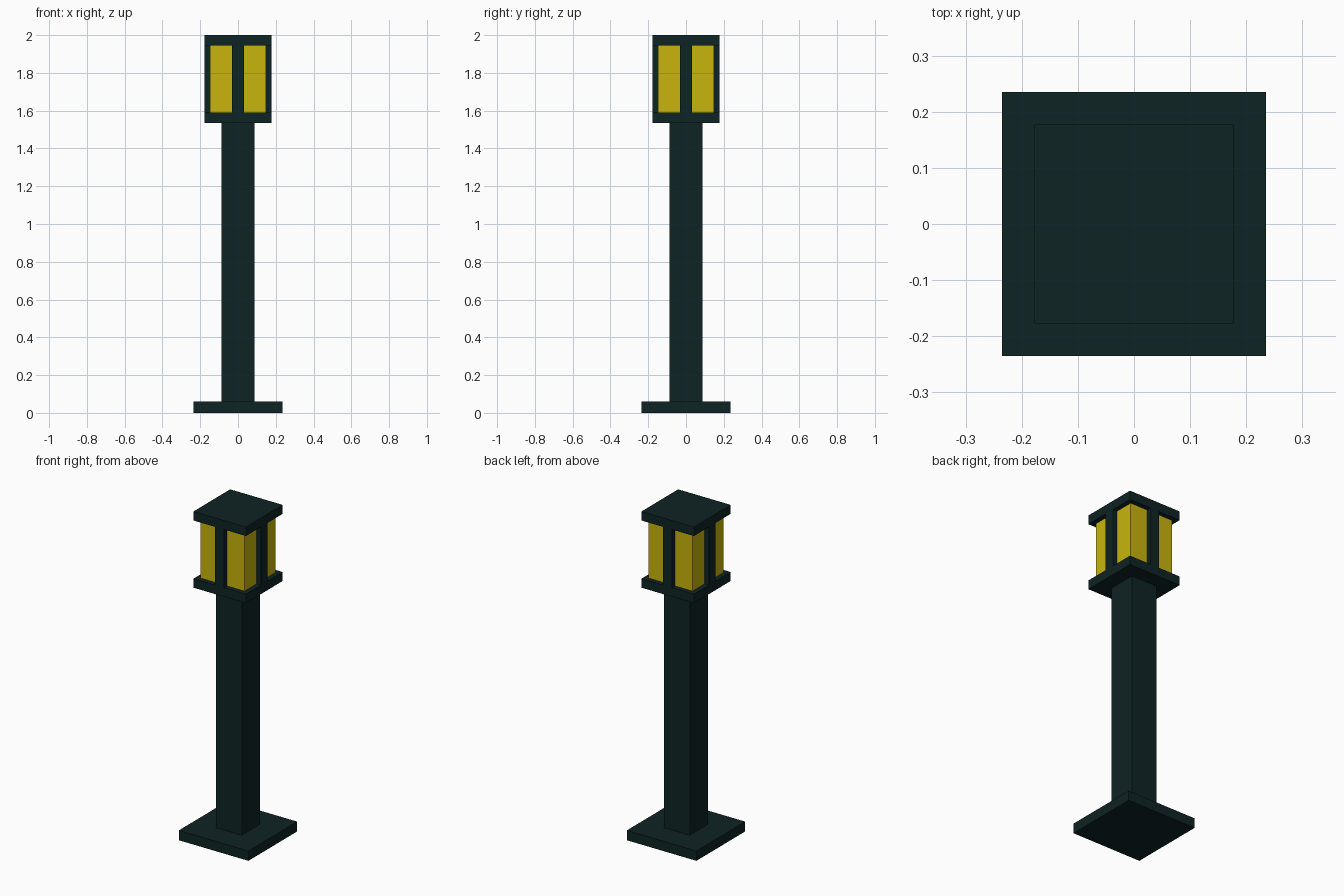
import bpy, bmesh
from mathutils import Matrix, Vector

if "Cube" in bpy.data.objects:
    bpy.data.objects.remove(bpy.data.objects["Cube"])


def material(name, rgb):
    m = bpy.data.materials.new(name)
    m.diffuse_color = (*rgb, 1.0)
    m.use_nodes = True
    m.node_tree.nodes["Principled BSDF"].inputs["Base Color"].default_value = m.diffuse_color
    return m


dark = material("dark green metal", (0.0045, 0.017, 0.018))
amber = material("amber glass", (0.58, 0.46, 0.004))


def box(name, lo, hi, mat):
    """Axis-aligned box between two opposite corners."""
    lo, hi = Vector(lo), Vector(hi)
    bm = bmesh.new()
    bmesh.ops.create_cube(bm, size=1, matrix=Matrix.Translation((lo + hi) / 2)
                          @ Matrix.Diagonal((*(hi - lo), 1)))
    me = bpy.data.meshes.new(name)
    bm.to_mesh(me)
    bm.free()
    me.materials.append(mat)
    ob = bpy.data.objects.new(name, me)
    bpy.context.collection.objects.link(ob)
    return ob


def slab(name, half, z0, z1, mat):
    """Square block centred on the z axis."""
    return box(name, (-half, -half, z0), (half, half, z1), mat)


# Foot and post
slab("base_plate", 0.235, 0.0, 0.06, dark)
slab("post", 0.087, 0.06, 1.535, dark)

# Lantern head
slab("lantern_floor", 0.177, 1.535, 1.59, dark)
slab("lantern_glass", 0.148, 1.59, 1.945, amber)
slab("lantern_roof", 0.177, 1.945, 2.0, dark)

# One upright bar in the middle of each glass side, flush with the plates
for i, side in enumerate(("front", "right", "back", "left")):
    bar = box(f"{side}_bar", (-0.031, -0.177, 1.59), (0.031, -0.148, 1.945), dark)
    bar.data.transform(Matrix.Rotation(i * 1.5707963, 4, 'Z'))
